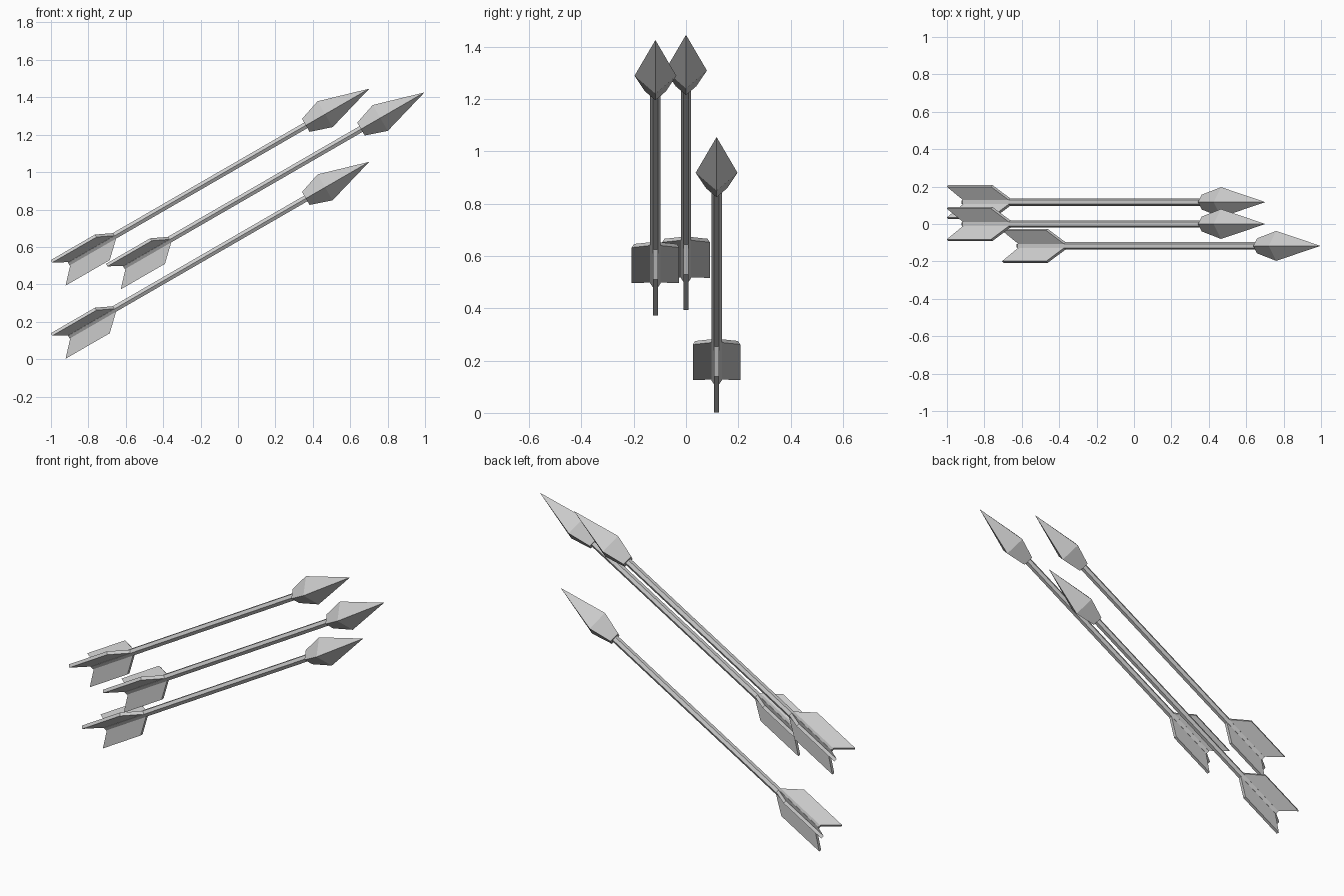
import bpy, bmesh
from math import radians, cos, sin, pi
from mathutils import Matrix, Vector

if "Cube" in bpy.data.objects:
    bpy.data.objects.remove(bpy.data.objects["Cube"])

# Each arrow is modelled along local +x with its tip at the origin
TIPS = [(0.702, 0.117, 1.055), (0.702, 0.0, 1.446), (0.997, -0.117, 1.426)]
TILT = Matrix.Rotation(radians(-30), 4, 'Y')
FIN = [(-1.555, 0.0), (-1.66, 0.1), (-1.933, 0.1), (-1.84, 0.0)]


def make(name, bm, tip):
    bmesh.ops.recalc_face_normals(bm, faces=bm.faces)
    me = bpy.data.meshes.new(name)
    bm.to_mesh(me)
    bm.free()
    ob = bpy.data.objects.new(name, me)
    ob.matrix_world = Matrix.Translation(tip) @ TILT
    bpy.context.collection.objects.link(ob)


def lathe(rings, sides):
    """Flat-sided solid from (x, radius) rings; radius 0 gives a point."""
    bm = bmesh.new()
    loops = []
    for x, r in rings:
        n = sides if r else 1
        loops.append([bm.verts.new((x, r * cos(2 * pi * i / sides), r * sin(2 * pi * i / sides)))
                      for i in range(n)])
    for a, b in zip(loops, loops[1:]):
        for i in range(sides):
            j = (i + 1) % sides
            if len(b) == 1:
                bm.faces.new((a[i], a[j], b[0]))
            else:
                bm.faces.new((a[i], a[j], b[j], b[i]))
    for loop in (loops[0], loops[-1]):
        if len(loop) > 1:
            bm.faces.new(loop)
    return bm


def fin(angle, half=0.009):
    """Thin feather plate standing out from the shaft at an angle."""
    out = Vector((0, cos(angle), sin(angle)))
    side = Vector((0, -sin(angle), cos(angle))) * half
    bm = bmesh.new()
    a, b = [[bm.verts.new(Vector((x, 0, 0)) + out * r + side * s) for x, r in FIN]
            for s in (-1, 1)]
    bm.faces.new(a)
    bm.faces.new(b)
    for i in range(4):
        j = (i + 1) % 4
        bm.faces.new((a[i], a[j], b[j], b[i]))
    return bm


for n, tip in enumerate(TIPS, 1):
    # Four-sided head
    make(f"arrow_{n}_head", lathe([(-0.392, 0.04), (-0.273, 0.08), (0, 0)], 4), tip)
    # Six-sided shaft
    make(f"arrow_{n}_shaft", lathe([(-1.86, 0.02), (-0.38, 0.02)], 6), tip)
    # Three feathers, 120 degrees apart
    for k, deg in enumerate((-90, 30, 150), 1):
        make(f"arrow_{n}_feather_{k}", fin(radians(deg)), tip)
